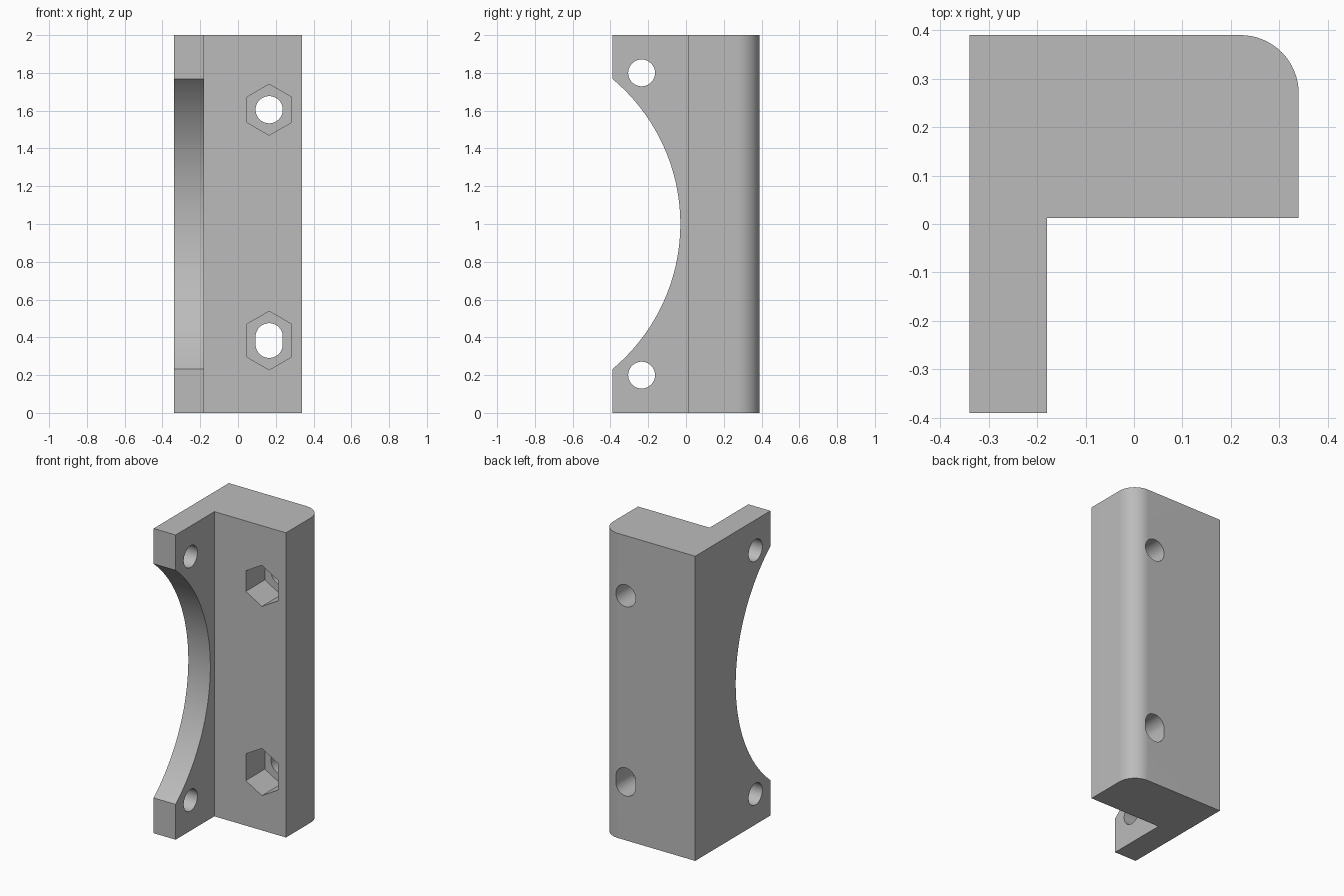
import bpy, bmesh
from math import cos, sin, pi, radians
from mathutils import Vector

cube = bpy.data.objects.get("Cube")
if cube:
    bpy.data.objects.remove(cube, do_unlink=True)

grey = bpy.data.materials.new("plain grey")
grey.use_nodes = True
grey.diffuse_color = (0.5, 0.5, 0.5, 1)
grey.node_tree.nodes["Principled BSDF"].inputs["Base Color"].default_value = (0.5, 0.5, 0.5, 1)


def prism(name, points, direction):
    """Extrude a closed outline of 3D points along a direction."""
    bm = bmesh.new()
    face = bm.faces.new([bm.verts.new(p) for p in points])
    out = bmesh.ops.extrude_face_region(bm, geom=[face])
    verts = [v for v in out["geom"] if isinstance(v, bmesh.types.BMVert)]
    bmesh.ops.translate(bm, verts=verts, vec=Vector(direction))
    bmesh.ops.recalc_face_normals(bm, faces=bm.faces)
    mesh = bpy.data.meshes.new(name)
    bm.to_mesh(mesh)
    bm.free()
    mesh.materials.append(grey)
    ob = bpy.data.objects.new(name, mesh)
    bpy.context.collection.objects.link(ob)
    return ob


def ring(radius, sides, stretch=0):
    """Outline in two axes, point up, pulled apart vertically by stretch."""
    pts = []
    for i in range(sides):
        a = 2 * pi * (i + (0.5 if sides > 6 else 0)) / sides + pi / 2
        s = sin(a)
        pts.append((radius * cos(a), radius * s + (stretch if s > 0 else -stretch)))
    return pts


# L-shaped body with one rounded back corner
W, D, H, R = 0.34, 0.39, 2.0, 0.12
outline = [(-W, -D), (-0.18, -D), (-0.18, 0.012), (W, 0.012)]
outline += [(W - R + R * cos(a), D - R + R * sin(a))
            for a in (radians(90 * i / 16) for i in range(17))]
outline.append((-W, D))
body = prism("bracket_body", [(x, y, 0) for x, y in outline], (0, 0, H))

# Cutters: large round recess and side holes run along x
cutters = [prism("recess_cutter", [(-0.5, y - 1.03, z + 1) for y, z in ring(1.0, 160)], (0.4, 0, 0))]
for z0 in (0.2, 1.8):
    cutters.append(prism("side_hole_cutter",
                         [(-0.5, y - 0.235, z + z0) for y, z in ring(0.071, 48)], (0.4, 0, 0)))

# Bolt holes with hexagonal nut pockets run along y; the lower pair is slotted
for z0, slot in ((1.605, 0), (0.383, 0.02)):
    for name, radius, sides, y0, length in (("bolt_hole_cutter", 0.072, 48, -0.1, 0.7),
                                            ("nut_pocket_cutter", 0.135, 6, -0.05, 0.26)):
        cutters.append(prism(name, [(x + 0.165, y0, z + z0) for x, z in ring(radius, sides, slot)],
                             (0, length, 0)))

for c in cutters:
    c.hide_render = True
    mod = body.modifiers.new(c.name, 'BOOLEAN')
    mod.operation = 'DIFFERENCE'
    mod.solver = 'EXACT'
    mod.object = c

# Bake the cuts, remove the cutters, smooth the round walls
bpy.context.view_layer.objects.active = body
body.select_set(True)
for m in list(body.modifiers):
    bpy.ops.object.modifier_apply(modifier=m.name)
for c in cutters:
    bpy.data.objects.remove(c, do_unlink=True)
bpy.ops.object.select_all(action='DESELECT')
body.select_set(True)
bpy.ops.object.shade_smooth_by_angle(angle=radians(30))
